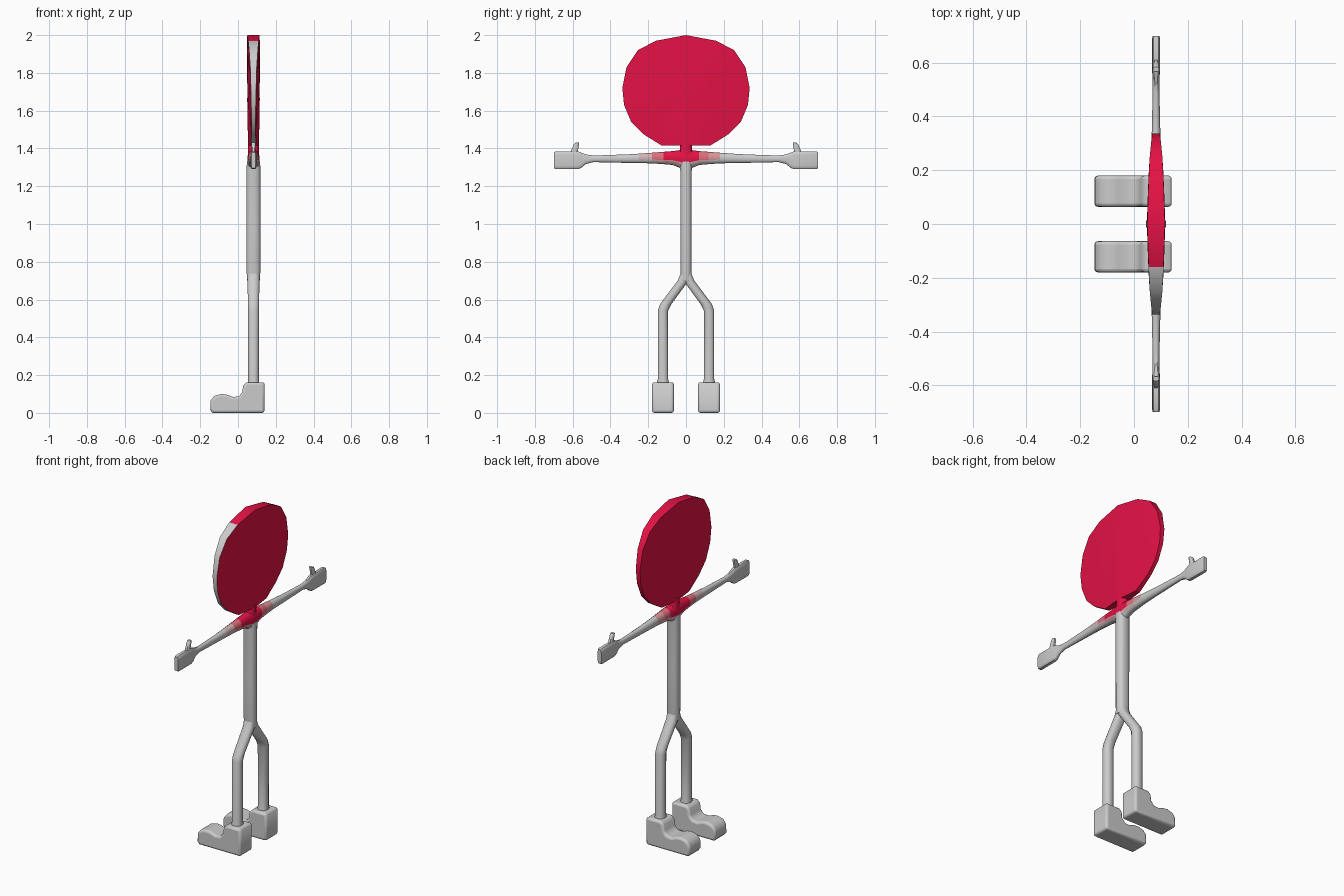
import bpy, bmesh, math
from mathutils import Vector

if "Cube" in bpy.data.objects:
    bpy.data.objects.remove(bpy.data.objects["Cube"])

CX = 0.082  # body plane, behind the toes


def material(name, t):
    # t = 0 is full red, t = 1 is grey
    red, grey = (0.78, 0.006, 0.06), (0.6, 0.6, 0.6)
    m = bpy.data.materials.new(name)
    m.diffuse_color = tuple(a + (b - a) * t for a, b in zip(red, grey)) + (1,)
    m.use_nodes = True
    m.node_tree.nodes["Principled BSDF"].inputs["Base Color"].default_value = m.diffuse_color
    return m


FADE = [material("red_fade_%d" % i, i / 4) for i in range(4)]


def finish(bm, name, angle=40, mats=(), pick=None):
    bmesh.ops.recalc_face_normals(bm, faces=bm.faces[:])
    if pick:
        for f in bm.faces:
            f.material_index = pick(f.calc_center_median())
    me = bpy.data.meshes.new(name)
    bm.to_mesh(me)
    bm.free()
    for m in mats:
        me.materials.append(m)
    ob = bpy.data.objects.new(name, me)
    bpy.context.collection.objects.link(ob)
    bpy.ops.object.select_all(action='DESELECT')
    ob.select_set(True)
    bpy.context.view_layer.objects.active = ob
    bpy.ops.object.shade_smooth_by_angle(angle=math.radians(angle))
    return ob


def skin(bm, rings):
    loops = [[bm.verts.new(p) for p in r] for r in rings]
    n = len(loops[0])
    for a, b in zip(loops, loops[1:]):
        for i in range(n):
            j = (i + 1) % n
            bm.faces.new((a[i], a[j], b[j], b[i]))
    bm.faces.new(loops[0])
    bm.faces.new(loops[-1])


def loft(name, sections, u, v, n=12, mats=(), pick=None):
    # sections: (centre, half size along u, half size along v, superellipse power)
    u, v = Vector(u), Vector(v)
    rings = []
    for c, a, b, p in sections:
        ring = []
        for i in range(n):
            t = 2 * math.pi * (i + 0.5) / n
            cs, sn = math.cos(t), math.sin(t)
            ring.append(Vector(c) + u * a * math.copysign(abs(cs) ** p, cs)
                        + v * b * math.copysign(abs(sn) ** p, sn))
        rings.append(ring)
    bm = bmesh.new()
    skin(bm, rings)
    return finish(bm, name, 40, mats, pick)


X, Y, Z = (1, 0, 0), (0, 1, 0), (0, 0, 1)

# torso and neck
loft("torso", [((CX, 0, z), a, b, 0.8) for z, a, b in
               ((0.70, 0.036, 0.024), (0.75, 0.037, 0.031), (1.0, 0.038, 0.031),
                (1.28, 0.038, 0.031), (1.33, 0.036, 0.036))], X, Y)
loft("neck", [((CX, 0, z), a, b, 0.9) for z, a, b in
              ((1.33, 0.034, 0.06), (1.375, 0.03, 0.045), (1.39, 0.03, 0.032),
               (1.43, 0.03, 0.034))], X, Y, mats=FADE[:1])

# both arms with mitten hands: y, bottom z, top z, half thickness, power
half = ((0.012, 1.285, 1.395, 0.034, 0.9), (0.035, 1.297, 1.392, 0.032, 0.9),
        (0.07, 1.311, 1.387, 0.030, 0.9), (0.12, 1.316, 1.383, 0.027, 0.9),
        (0.18, 1.320, 1.378, 0.023, 0.9), (0.25, 1.322, 1.373, 0.020, 0.9),
        (0.32, 1.323, 1.369, 0.017, 0.9), (0.49, 1.327, 1.363, 0.013, 0.9),
        (0.53, 1.317, 1.369, 0.013, 0.8), (0.555, 1.296, 1.379, 0.014, 0.5),
        (0.57, 1.291, 1.384, 0.015, 0.4), (0.69, 1.290, 1.385, 0.015, 0.4),
        (0.70, 1.295, 1.380, 0.012, 0.4))
side = [((CX, y, (lo + hi) / 2), th, (hi - lo) / 2, p) for y, lo, hi, th, p in half]
other = [((c[0], -c[1], c[2]), a, b, p) for c, a, b, p in reversed(side)]


def arm_colour(c):
    t = (abs(c.y + 0.03) - 0.06) / 0.2 + max(0, (1.345 - c.z) / 0.03)
    return max(0, min(4, round(t * 4)))


loft("arms", other + side, X, Z, mats=FADE + [material("grey", 1)], pick=arm_colour)

# legs, boots and thumbs, once per side
boot_profile = ((0.14, 0), (0.14, 0.155), (0.132, 0.162), (0.045, 0.162),
                (0.027, 0.145), (0.023, 0.11), (0.005, 0.088), (-0.025, 0.084),
                (-0.06, 0.097), (-0.09, 0.1), (-0.125, 0.09), (-0.145, 0.065),
                (-0.147, 0.015), (-0.135, 0))
for s, word in ((1, "left"), (-1, "right")):
    loft(word + "_thumb", [((CX, s * y, z), 0.012, w, 0.8) for y, z, w in
                           ((0.593, 1.36, 0.024), (0.59, 1.39, 0.019),
                            (0.58, 1.42, 0.015), (0.575, 1.431, 0.009))], X, Y, 8)
    loft(word + "_leg", [((CX, s * y, z), a, b, 0.85) for y, z, a, b in
                         ((0.006, 0.74, 0.033, 0.022), (0.015, 0.70, 0.033, 0.03),
                          (0.108, 0.575, 0.03, 0.031), (0.122, 0.54, 0.03, 0.028),
                          (0.122, 0.18, 0.029, 0.028), (0.122, 0.15, 0.032, 0.036))], X, Y)
    bm = bmesh.new()
    w = 0.058
    skin(bm, [[(x, s * 0.122 + k * w, z) for x, z in boot_profile] for k in (-1, 1)])
    boot = finish(bm, word + "_boot", 50)
    bev = boot.modifiers.new("rounding", 'BEVEL')
    bev.width, bev.segments, bev.limit_method = 0.014, 3, 'ANGLE'
    bev.angle_limit = math.radians(60)

# head: lens-shaped disc, outline as (y, z, half thickness of the rim)
right = ((0, 2.0, 0.033), (0.16, 1.97, 0.028), (0.255, 1.92, 0.023),
         (0.315, 1.83, 0.017), (0.337, 1.72, 0.014), (0.328, 1.63, 0.012),
         (0.29, 1.54, 0.011), (0.225, 1.475, 0.011), (0.13, 1.416, 0.014))
outline = list(right) + [(0, 1.414, 0.028)] + [(-y, z, h) for y, z, h in right[:0:-1]]


def head_ring(k, sgn):
    blend = (1 - k) ** 0.7
    return [(CX + sgn * (h + (0.034 - h) * blend), y * k, 1.71 + (z - 1.71) * k)
            for y, z, h in outline]


bm = bmesh.new()
skin(bm, [head_ring(k, -1) for k in (0.15, 0.5, 0.8, 1)]
     + [head_ring(k, 1) for k in (1, 0.8, 0.5, 0.15)])
head = finish(bm, "head", 30, [FADE[0], material("rim_grey", 1)])
for f in head.data.polygons:  # grey rim strip on one side
    if abs(f.normal.x) < 0.5 and f.center.y < -0.14:
        f.material_index = 1
